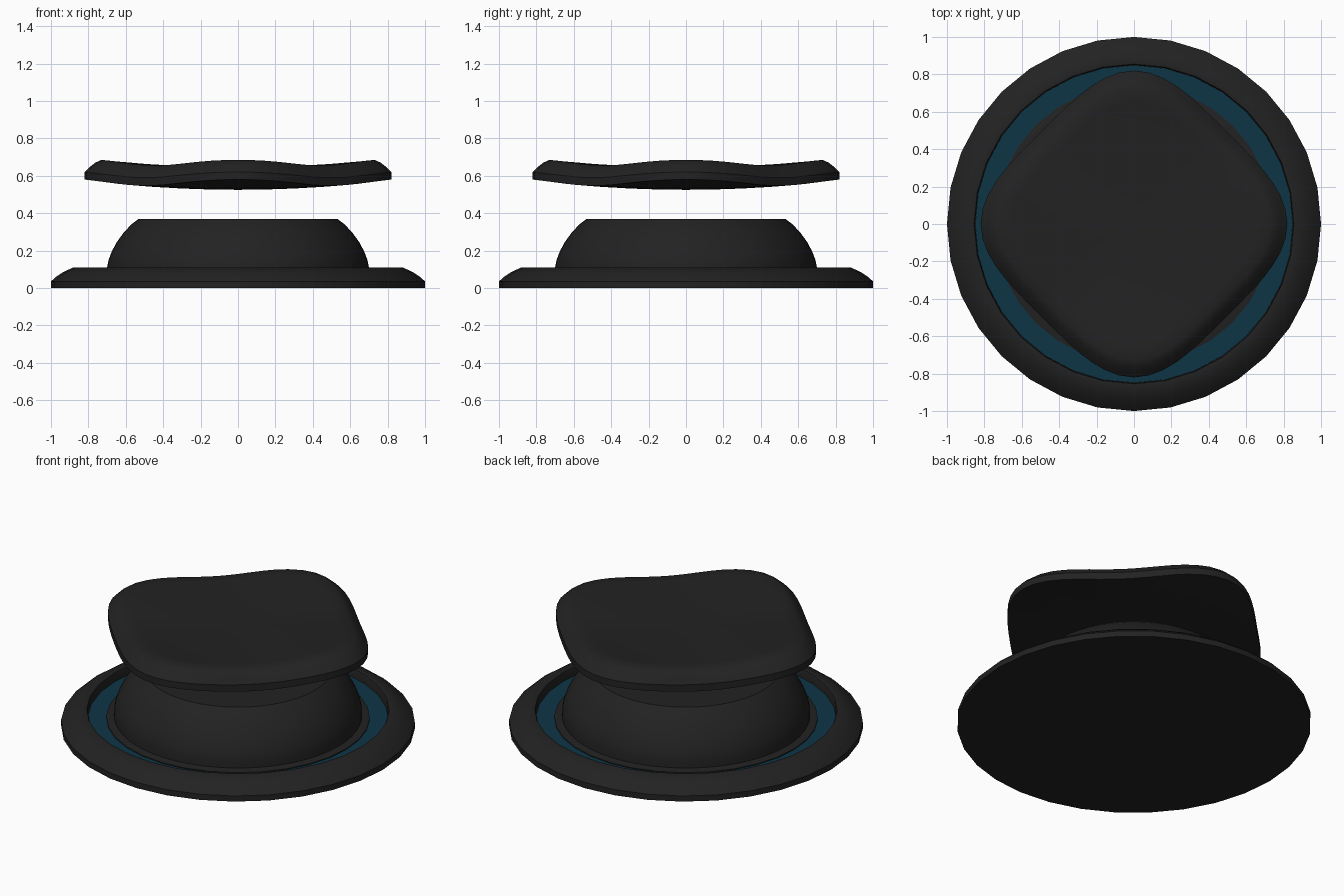
import bpy, bmesh, math

if "Cube" in bpy.data.objects:
    bpy.data.objects.remove(bpy.data.objects["Cube"])


def material(name, rgb):
    m = bpy.data.materials.new(name)
    m.diffuse_color = (*rgb, 1)
    m.use_nodes = True
    m.node_tree.nodes["Principled BSDF"].inputs["Base Color"].default_value = m.diffuse_color
    return m


black = material("black_plastic", (0.016, 0.016, 0.016))
blue = material("dark_blue", (0.004, 0.035, 0.06))


def loft(name, rings, mat, caps=True, angle=35):
    """Skin a list of equally sized point rings, bottom to top."""
    bm = bmesh.new()
    loops = [[bm.verts.new(p) for p in ring] for ring in rings]
    n = len(loops[0])
    for a, b in zip(loops, loops[1:]):
        for i in range(n):
            j = (i + 1) % n
            bm.faces.new((a[i], a[j], b[j], b[i]))
    if caps:
        bm.faces.new(loops[0][::-1])
        bm.faces.new(loops[-1])
    bmesh.ops.recalc_face_normals(bm, faces=bm.faces[:])
    me = bpy.data.meshes.new(name)
    bm.to_mesh(me)
    bm.free()
    me.materials.append(mat)
    ob = bpy.data.objects.new(name, me)
    bpy.context.collection.objects.link(ob)
    bpy.ops.object.select_all(action='DESELECT')
    ob.select_set(True)
    bpy.context.view_layer.objects.active = ob
    bpy.ops.object.shade_smooth_by_angle(angle=math.radians(angle))
    return ob


def lathe(name, profile, mat, sides=32):
    return loft(name, [[(r * math.cos(i * math.tau / sides),
                         r * math.sin(i * math.tau / sides), z)
                        for i in range(sides)] for r, z in profile], mat)


# Base plate with rounded rim and recessed floor
lathe("base_rim", [(1, 0), (1, 0.035), (0.975, 0.058), (0.935, 0.085),
                   (0.88, 0.11), (0.855, 0.107), (0.85, 0.095), (0.85, 0.045)], black)
# Coloured ring in the groove
lathe("groove_ring", [(0.849, 0.04), (0.849, 0.056)], blue)
# Collar around the dome
lathe("dome_collar", [(0.745, 0.05), (0.745, 0.062), (0.70, 0.07)], black)
# Flat-topped dome
lathe("dome", [(0.70, 0.05), (0.70, 0.11), (0.692, 0.15), (0.675, 0.195),
               (0.648, 0.245), (0.612, 0.295), (0.57, 0.34), (0.53, 0.37)], black, 64)


# Floating thumb cap: rounded diamond, dished with raised corners
def cap_ring(t, z0, corner, side, n=64):
    """Ring at scale t; rise of corners and sides above z0."""
    pts = []
    for i in range(n):
        a = i * math.tau / n
        c, s = abs(math.cos(a + math.pi / 4)), abs(math.sin(a + math.pi / 4))
        r = t * 0.70 / (c ** 3.68 + s ** 3.68) ** (1 / 3.68)
        k = 0.5 + 0.5 * math.cos(4 * a)
        z = z0 + corner * k + side * (1 - k)
        pts.append((r * math.cos(a), r * math.sin(a), z))
    return pts


rings = [cap_ring(t, 0.525, 0.055 * t * t, 0.022 * t * t)
         for t in (0.02, 0.25, 0.5, 0.75, 0.9, 1.0)]
rings += [cap_ring(1.0, 0.62, 0.0, -0.03), cap_ring(0.965, 0.648, 0.0, -0.03),
          cap_ring(0.93, 0.67, 0.0, -0.03), cap_ring(0.89, 0.685, 0.0, -0.03)]
rings += [cap_ring(t, 0.645, 0.05 * t * t, 0.013 * t * t)
          for t in (0.8, 0.6, 0.4, 0.2, 0.02)]
loft("thumb_cap", rings, black)
